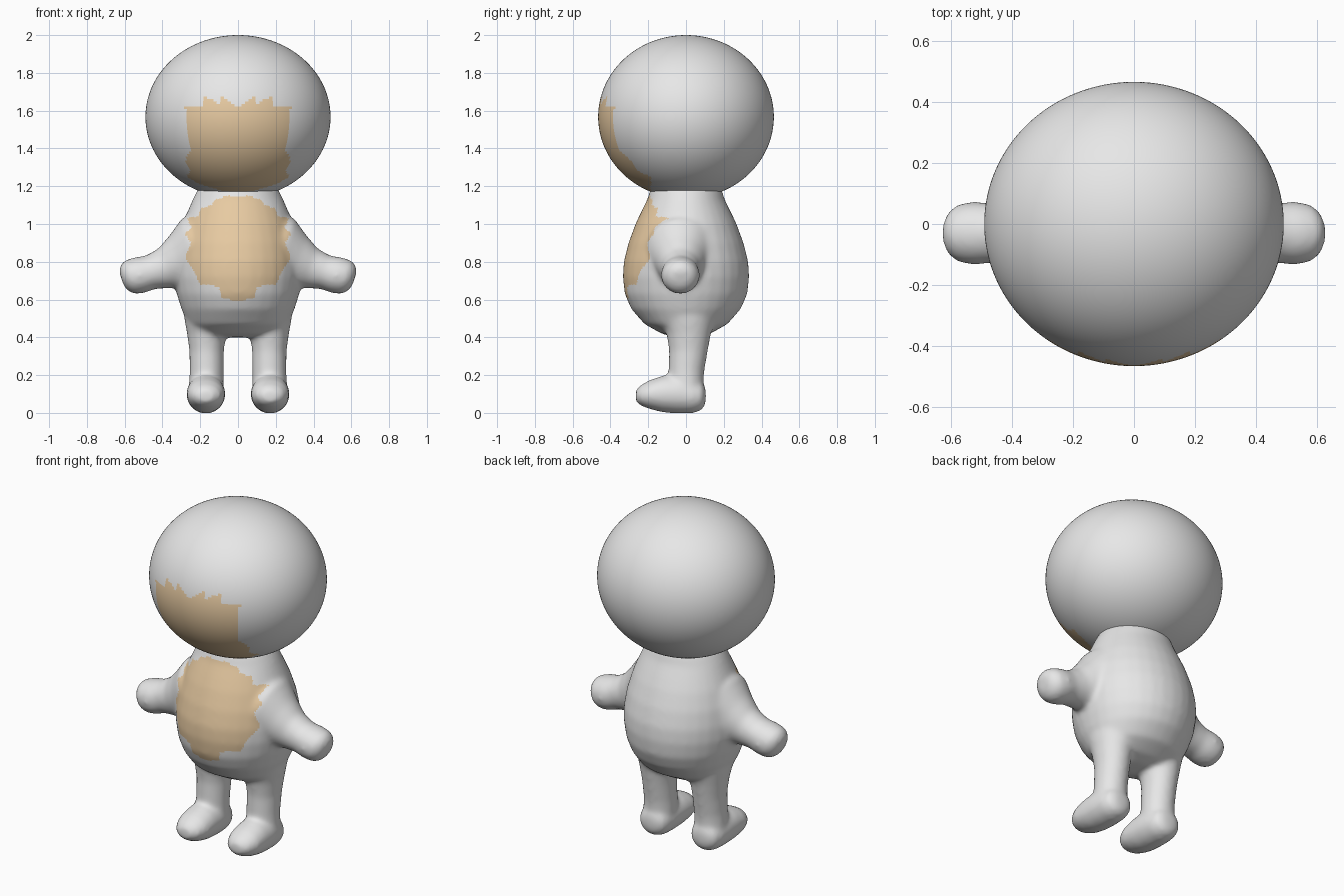
import bpy, bmesh, math
from mathutils import Vector

if "Cube" in bpy.data.objects:
    bpy.data.objects.remove(bpy.data.objects["Cube"])


def material(name, rgb):
    m = bpy.data.materials.new(name)
    m.diffuse_color = (*rgb, 1)
    m.use_nodes = True
    m.node_tree.nodes["Principled BSDF"].inputs["Base Color"].default_value = m.diffuse_color
    return m


GREY = material("soft grey", (0.8, 0.8, 0.8))
TAN = material("warm tan", (1.0, 0.74, 0.45))


def loft(bm, rings, n=32):
    """Closed tube through rings of (centre, half axis a, half axis b)."""
    loops = []
    for c, a, b in rings:
        c, a, b = Vector(c), Vector(a), Vector(b)
        loops.append([bm.verts.new(c + a * math.cos(t) + b * math.sin(t))
                      for t in (2 * math.pi * i / n for i in range(n))])
    for p, q in zip(loops, loops[1:]):
        for i in range(n):
            bm.faces.new((p[i], p[(i + 1) % n], q[(i + 1) % n], q[i]))
    bm.faces.new(loops[0][::-1])
    bm.faces.new(loops[-1])


def inside(x, z, outline):
    """Point in polygon test."""
    hit = False
    for (x1, z1), (x2, z2) in zip(outline, outline[1:] + outline[:1]):
        if (z1 > z) != (z2 > z) and x < x1 + (z - z1) * (x2 - x1) / (z2 - z1):
            hit = not hit
    return hit


def finish(name, mesh, half_outline):
    """Colour the patch on the front, then smooth shade."""
    outline = half_outline + [(-x, z) for x, z in reversed(half_outline)]
    mesh.materials.clear()
    mesh.materials.append(GREY)
    mesh.materials.append(TAN)
    for f in mesh.polygons:
        c = f.center
        f.material_index = int(c.y < 0 and inside(c.x, c.z, outline))
        f.use_smooth = True
    ob = bpy.data.objects.new(name, mesh)
    bpy.context.collection.objects.link(ob)
    return ob


# Head: wide ellipsoid with a spiky face patch
bm = bmesh.new()
bmesh.ops.create_uvsphere(bm, u_segments=160, v_segments=100, radius=1)
for v in bm.verts:
    v.co = (v.co.x * 0.49, v.co.y * 0.465, 1.567 + v.co.z * 0.433)
head_mesh = bpy.data.meshes.new("head")
bm.to_mesh(head_mesh)
bm.free()
finish("head", head_mesh, [
    (0, 1.62), (0.09, 1.685), (0.10, 1.635), (0.185, 1.685), (0.19, 1.625),
    (0.28, 1.62), (0.25, 1.40), (0.28, 1.33), (0.25, 1.28), (0.275, 1.25),
    (0.2, 1.21), (0.1, 1.18), (0, 1.165)])

# Body: torso, arms and legs lofted, then fused
bm = bmesh.new()
torso = [(1.24, .17, .15), (1.18, .215, .19), (1.13, .24, .205), (1.06, .27, .24),
         (1.0, .295, .268), (.9, .325, .305), (.8, .34, .33), (.72, .34, .335),
         (.63, .325, .325), (.55, .30, .29), (.47, .265, .22), (.42, .22, .13),
         (.40, .15, .06)]
loft(bm, [((0, 0, z), (rx, 0, 0), (0, -ry, 0)) for z, rx, ry in torso])
arm = [(.10, .86, .20, .20), (.24, .85, .19, .18), (.32, .80, .145, .135),
       (.39, .765, .11, .105), (.46, .745, .092, .097), (.52, .73, .098, .104),
       (.57, .718, .094, .097), (.60, .712, .075, .075), (.617, .71, .04, .04)]
leg = [(.62, .15, 0, .13, .16), (.50, .160, .01, .125, .145), (.42, .167, .015, .103, .118),
       (.33, .166, .013, .092, .103), (.22, .166, .002, .09, .095),
       (.14, .168, 0, .093, .092), (.06, .168, 0, .08, .08)]
foot = [(.105, .09, .04, .04), (.085, .09, .08, .075), (.04, .09, .096, .092),
        (-.04, .10, .103, .104), (-.12, .10, .103, .098), (-.19, .097, .098, .078),
        (-.24, .093, .075, .055), (-.266, .09, .04, .03)]
for s in (1, -1):
    loft(bm, [((s * x, -.03, z), (s * .3 * r, 0, .954 * r), (0, s * ry, 0))
              for x, z, r, ry in arm])
    loft(bm, [((s * x, y, z), (rx, 0, 0), (0, -ry, 0)) for z, x, y, rx, ry in leg])
    loft(bm, [((s * .17, y, z), (rx, 0, 0), (0, 0, rz)) for y, z, rx, rz in foot])
bmesh.ops.recalc_face_normals(bm, faces=bm.faces)
raw = bpy.data.meshes.new("body_parts")
bm.to_mesh(raw)
bm.free()
source = bpy.data.objects.new("body_source", raw)
bpy.context.collection.objects.link(source)
fuse = source.modifiers.new("fuse", 'REMESH')
fuse.mode = 'VOXEL'
fuse.voxel_size = 0.012
soften = source.modifiers.new("soften", 'SMOOTH')
soften.factor = 0.5
soften.iterations = 16
deps = bpy.context.evaluated_depsgraph_get()
body_mesh = bpy.data.meshes.new_from_object(source.evaluated_get(deps))
bpy.data.objects.remove(source)
finish("body", body_mesh, [
    (0, 1.145), (0.05, 1.15), (0.12, 1.13), (0.14, 1.10), (0.20, 1.08),
    (0.21, 1.04), (0.27, 1.03), (0.245, 0.98), (0.28, 0.95), (0.25, 0.90),
    (0.28, 0.82), (0.24, 0.76), (0.20, 0.68), (0.10, 0.67), (0.09, 0.61), (0, 0.59)])
